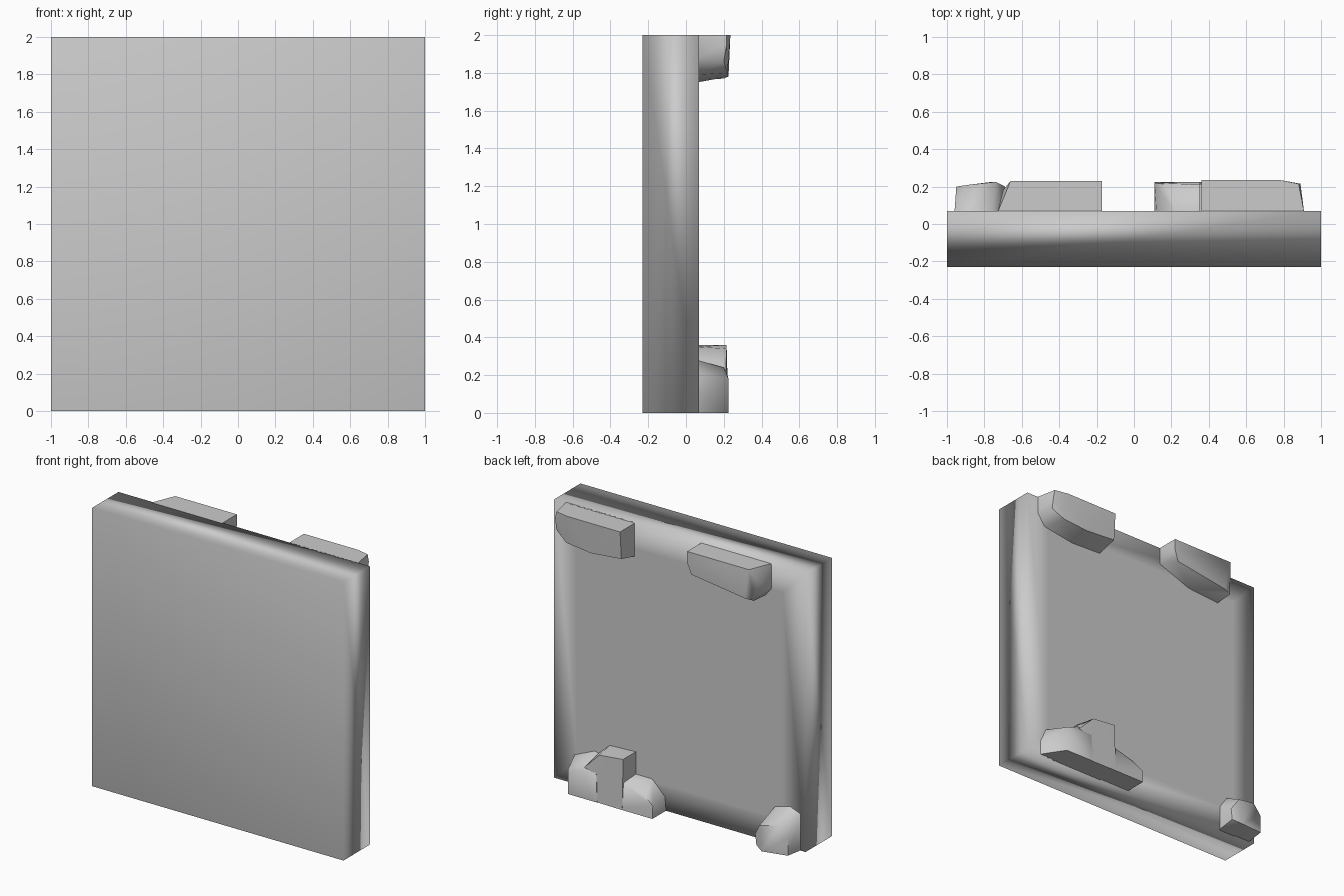
import bpy, bmesh

if "Cube" in bpy.data.objects:
    bpy.data.objects.remove(bpy.data.objects["Cube"])

BACK = 0.07   # y of the slab's rear face


def finish(bm, name, angle=None):
    bmesh.ops.recalc_face_normals(bm, faces=bm.faces[:])
    mesh = bpy.data.meshes.new(name)
    bm.to_mesh(mesh)
    bm.free()
    obj = bpy.data.objects.new(name, mesh)
    bpy.context.collection.objects.link(obj)
    bpy.ops.object.select_all(action='DESELECT')
    obj.select_set(True)
    bpy.context.view_layer.objects.active = obj
    if angle is None:
        bpy.ops.object.shade_smooth()
    else:
        bpy.ops.object.shade_smooth_by_angle(angle=angle)
    return obj


def stone(name, base, face):
    """Convex stone: (x, z) outline on the slab, (x, y, z) points on its outer face."""
    bm = bmesh.new()
    for x, z in base:
        bm.verts.new((x, BACK - 0.01, z))
    for p in face:
        bm.verts.new(p)
    res = bmesh.ops.convex_hull(bm, input=bm.verts[:])
    loose = [v for v in bm.verts if not v.link_faces]
    bmesh.ops.delete(bm, geom=loose, context='VERTS')
    bmesh.ops.dissolve_limit(bm, angle_limit=0.03, verts=bm.verts[:], edges=bm.edges[:])
    return finish(bm, name, 1.0)


# Main slab with softly shaded edges
bm = bmesh.new()
bmesh.ops.create_cube(bm, size=1)
for v in bm.verts:
    v.co = (v.co.x * 2, v.co.y * 0.30 - 0.08, v.co.z * 2 + 1)
rear = [f for f in bm.faces if f.normal.y > 0.9]
bmesh.ops.inset_region(bm, faces=rear, thickness=0.26)
slab = finish(bm, "wall_slab")
slab.modifiers.new("soft_normals", 'WEIGHTED_NORMAL')

# Stones along the top edge
stone("top_stone_right",
      [(.36, 2), (.36, 1.76), (.60, 1.75), (.85, 1.79), (.91, 1.88), (.91, 2)],
      [(.36, .235, 2), (.36, .22, 1.80), (.60, .225, 1.78), (.80, .22, 1.80),
       (.89, .20, 1.86), (.89, .215, 1.95), (.78, .235, 2), (.88, .215, 2)])
stone("top_stone_left",
      [(-.17, 2), (-.17, 1.88), (-.43, 1.78), (-.68, 1.76), (-.73, 1.82), (-.73, 2)],
      [(-.17, .23, 2), (-.17, .23, 1.92), (-.20, .225, 1.84), (-.62, .22, 1.78),
       (-.68, .20, 1.77), (-.70, .18, 1.90), (-.66, .23, 2)])

# Cluster of stones at the bottom right
stone("bottom_stone_tall",
      [(.35, 0), (.35, .36), (.56, .35), (.68, .24), (.70, 0)],
      [(.35, .225, 0), (.35, .215, .36), (.54, .215, .34), (.66, .21, .22), (.70, .22, 0)])
stone("bottom_stone_outer",
      [(.55, 0), (.58, .26), (.68, .28), (.84, .21), (.89, .10), (.89, 0)],
      [(.55, .225, 0), (.56, .22, .20), (.66, .20, .24), (.78, .225, .18), (.78, .225, 0)])
stone("bottom_stone_inner",
      [(.11, 0), (.12, .10), (.22, .20), (.40, .20), (.40, 0)],
      [(.11, .225, 0), (.11, .22, .09), (.18, .21, .14), (.36, .21, .19), (.40, .225, 0)])

# Single stone at the bottom left
stone("bottom_stone_corner",
      [(-.70, 0), (-.70, .18), (-.76, .27), (-.88, .30), (-.96, .27), (-.96, 0)],
      [(-.70, .20, .02), (-.69, .20, .10), (-.74, .225, .18), (-.88, .21, .21),
       (-.95, .20, .14), (-.95, .20, .01), (-.76, .225, 0)])
